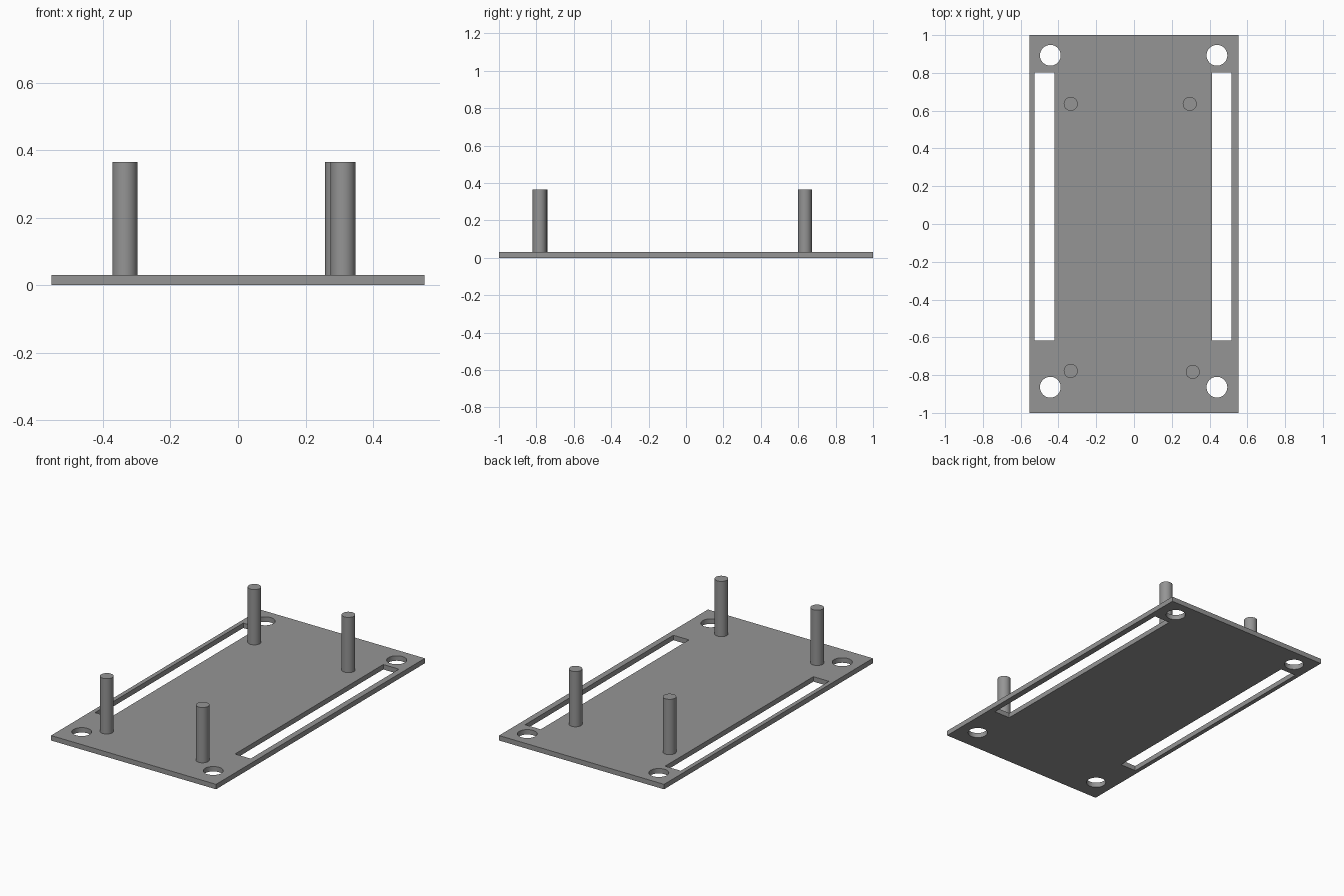
import bpy
from mathutils import Vector

if "Cube" in bpy.data.objects:
    bpy.data.objects.remove(bpy.data.objects["Cube"])

THICK, TOP = 0.03, 0.365

grey = bpy.data.materials.new("plain grey")
grey.diffuse_color = (0.30, 0.30, 0.30, 1)
grey.use_nodes = True
grey.node_tree.nodes["Principled BSDF"].inputs["Base Color"].default_value = grey.diffuse_color


def box(name, x0, x1, y0, y1, z0, z1):
    bpy.ops.mesh.primitive_cube_add(size=1, location=((x0 + x1) / 2, (y0 + y1) / 2, (z0 + z1) / 2))
    ob = bpy.context.object
    ob.name = name
    ob.scale = Vector((x1 - x0, y1 - y0, z1 - z0))
    bpy.ops.object.transform_apply(location=False, rotation=False, scale=True)
    ob.data.materials.append(grey)
    return ob


def rod(name, x, y, radius, z0, z1):
    bpy.ops.mesh.primitive_cylinder_add(vertices=48, radius=radius, depth=z1 - z0,
                                        location=(x, y, (z0 + z1) / 2))
    ob = bpy.context.object
    ob.name = name
    ob.data.materials.append(grey)
    bpy.ops.object.shade_smooth_by_angle()
    return ob


# Base plate
plate = box("base_plate", -0.553, 0.553, -1, 1, 0, THICK)

# Cutters: corner screw holes and the two long side slots
cutters = [rod("hole_cutter", x, y, 0.055, -0.1, 0.1)
           for x in (-0.443, 0.439) for y in (-0.864, 0.893)]
cutters += [box("slot_cutter", x, x + 0.105, -0.617, 0.803, -0.1, 0.1)
            for x in (-0.527, 0.412)]
for cutter in cutters:
    mod = plate.modifiers.new("cut", 'BOOLEAN')
    mod.operation = 'DIFFERENCE'
    mod.solver = 'EXACT'
    mod.object = cutter
bpy.context.view_layer.objects.active = plate
for mod in list(plate.modifiers):
    bpy.ops.object.modifier_apply(modifier=mod.name)
for cutter in cutters:
    bpy.data.objects.remove(cutter)

# Standoff posts, slightly irregular in plan
for x, y in ((-0.335, 0.636), (0.295, 0.636), (-0.335, -0.778), (0.311, -0.783)):
    rod("standoff_post", x, y, 0.037, THICK, TOP)
